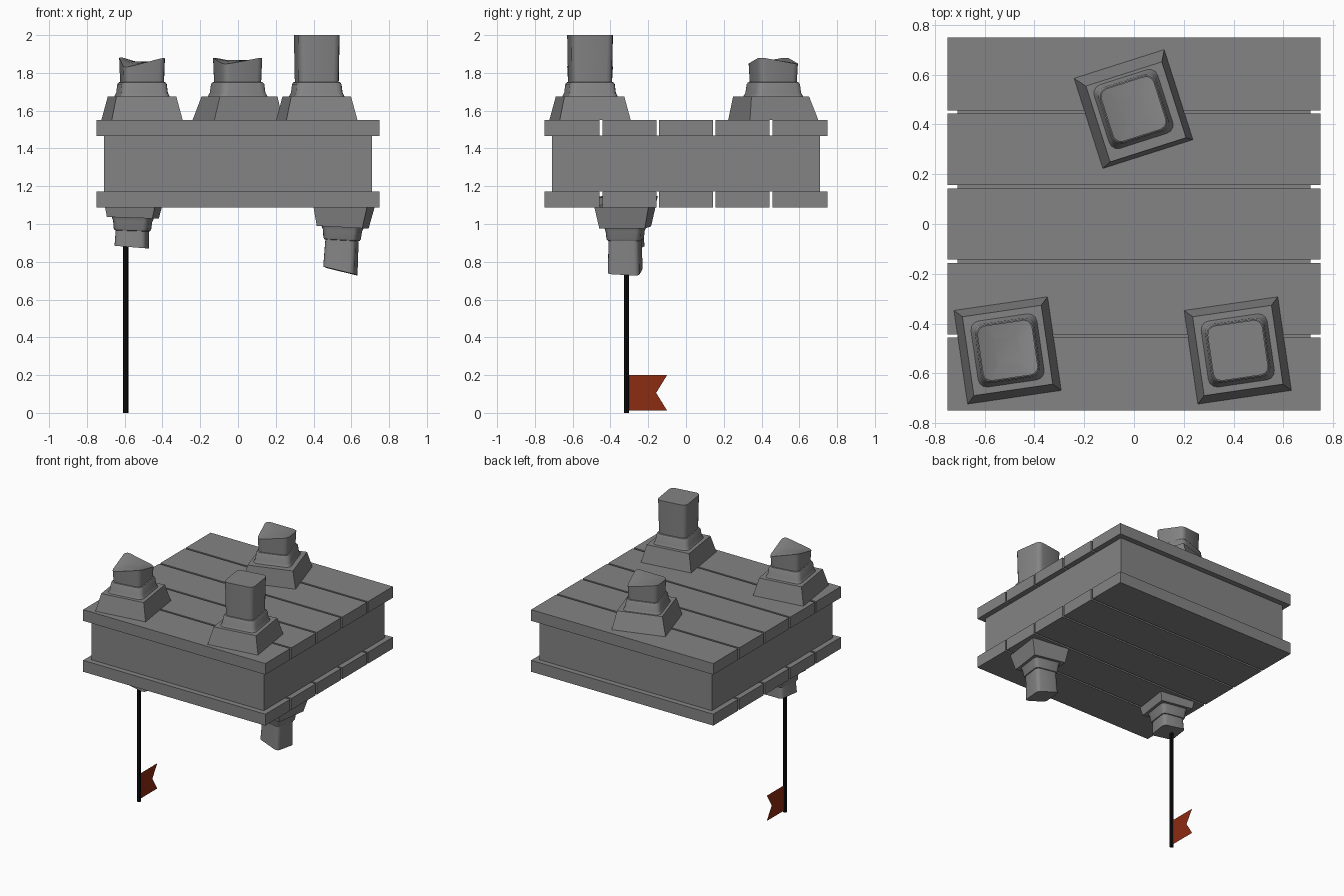
import bpy, bmesh, math
from mathutils import Matrix, Vector

if "Cube" in bpy.data.objects:
    bpy.data.objects.remove(bpy.data.objects["Cube"])


def material(name, color):
    m = bpy.data.materials.new(name)
    m.diffuse_color = color
    m.use_nodes = True
    m.node_tree.nodes["Principled BSDF"].inputs["Base Color"].default_value = m.diffuse_color
    return m


STONE = material("dark_grey", (.23, .23, .23, 1))


def finish(name, bm, mat=STONE, smooth=False):
    me = bpy.data.meshes.new(name)
    bm.to_mesh(me)
    bm.free()
    ob = bpy.data.objects.new(name, me)
    bpy.context.collection.objects.link(ob)
    me.materials.append(mat)
    if smooth:
        bpy.ops.object.select_all(action='DESELECT')
        ob.select_set(True)
        bpy.context.view_layer.objects.active = ob
        bpy.ops.object.shade_smooth_by_angle(angle=math.radians(35))
    return ob


def box(name, lo, hi):
    bm = bmesh.new()
    lo, hi = Vector(lo), Vector(hi)
    bmesh.ops.create_cube(bm, size=1, matrix=Matrix.Translation((lo + hi) / 2)
                          @ Matrix.Diagonal((*(hi - lo), 1)))
    return finish(name, bm)


def rounded_square(h, r, steps=3):
    pts = []
    for k, (sx, sy) in enumerate([(1, 1), (-1, 1), (-1, -1), (1, -1)]):
        for i in range(steps + 1):
            a = math.pi / 2 * (k + i / steps)
            pts.append((sx * (h - r) + r * math.cos(a), sy * (h - r) + r * math.sin(a)))
    return pts


def pillar(name, loc, angle, height, slope=(0, 0, 0), scale=(1, 1, 1), tilt=0, shift=(0, 0)):
    """Broken pillar: sloped plinth, stepped collar, shaft with an uneven top."""
    # half width, corner radius, height
    rings = [(.19, 0, 0), (.16, 0, .125), (.134, .035, .125), (.125, .035, .145),
             (.12, .035, .19), (.114, .035, .2), (.107, .035, .202),
             (.111, .033, height), (.055, .016, height)]
    sx, sy, sxy = slope
    bm = bmesh.new()
    loops = []
    for n, (h, r, z) in enumerate(rings):
        ox, oy = shift if n == 1 else (0, 0)
        loop = []
        for x, y in rounded_square(h, r):
            u, v = x / .1, y / .1
            dz = sx * u + sy * v + sxy * u * v if n > 6 else 0
            loop.append(bm.verts.new((x + ox, y + oy, z + dz)))
        loops.append(loop)
    for a, b in zip(loops, loops[1:]):
        for i in range(len(a)):
            j = (i + 1) % len(a)
            bm.faces.new((a[i], a[j], b[j], b[i]))
    bm.faces.new(loops[0][::-1])
    bm.faces.new(loops[-1])
    bmesh.ops.remove_doubles(bm, verts=bm.verts, dist=1e-5)
    bm.transform(Matrix.Translation(loc) @ Matrix.Rotation(math.radians(tilt), 4, 'Y')
                 @ Matrix.Rotation(math.radians(angle), 4, 'Z') @ Matrix.Diagonal((*scale, 1)))
    bmesh.ops.recalc_face_normals(bm, faces=bm.faces)
    return finish(name, bm, smooth=True)


# Platform core and the planks above and below it
box("platform_core", (-.71, -.71, 1.172), (.71, .71, 1.468))
for layer, z0, z1 in (("bottom", 1.088, 1.173), ("top", 1.467, 1.55)):
    for i in range(5):
        y0 = -.75 + .3 * i + (.007 if i else 0)
        y1 = -.45 + .3 * i - (.007 if i < 4 else 0)
        box(f"{layer}_plank_{i + 1}", (-.75, y0, z0), (.75, y1, z1))

# Pillars standing on top
pillar("left_pillar", (-.508, -.508, 1.55), 8.3, .305, (-.002, 0, -.025))
pillar("right_pillar", (.417, -.508, 1.55), 8.3, .45)
pillar("back_pillar", (-.002, .462, 1.55), 17.7, .314, (0, 0, -.016), shift=(.006, -.014))

# Pillars hanging underneath
down = (.76, .76, -.9)
pillar("hanging_pillar_right", (.56, -.322, 1.095), -8, .383, (.016, .004, 0), down, 3)
pillar("hanging_pillar_left", (-.553, -.312, 1.145), -8, .297, (.004, 0, 0), down, 2)

# Flag pole
bm = bmesh.new()
bmesh.ops.create_cone(bm, cap_ends=True, segments=8, radius1=.0145, radius2=.0145, depth=.92,
                      matrix=Matrix.Translation((-.595, -.315, .46)))
finish("flag_pole", bm, material("black", (.004, .004, .004, 1)), smooth=True)

# Swallow-tailed flag
bm = bmesh.new()
bm.faces.new([bm.verts.new((-.595, y, z)) for y, z in
              [(-.315, .012), (-.1, .012), (-.158, .106), (-.1, .2), (-.315, .2)]])
finish("flag", bm, material("rust_red", (.267, .025, .006, 1)))
